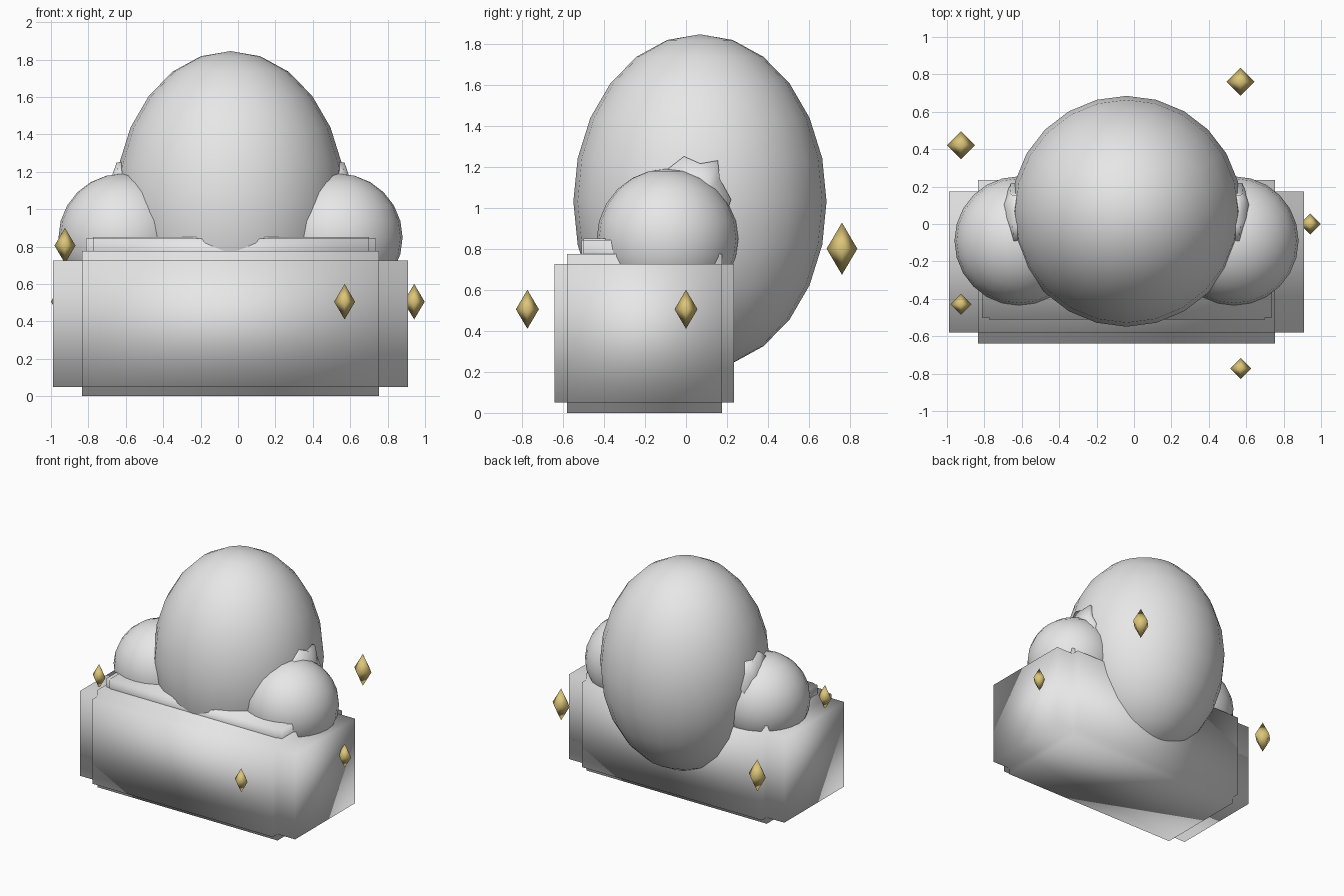
import bpy, bmesh
from math import sqrt
from mathutils import Vector

cube = bpy.data.objects.get("Cube")
if cube:
    bpy.data.objects.remove(cube, do_unlink=True)


def material(name, color):
    m = bpy.data.materials.new(name)
    m.use_nodes = True
    m.diffuse_color = color
    m.node_tree.nodes["Principled BSDF"].inputs["Base Color"].default_value = color
    return m


GREY = material("pale grey", (0.8, 0.8, 0.8, 1))
GOLD = material("gold", (0.72, 0.56, 0.19, 1))
MID = -0.04  # mirror plane of the body


def finish(name, bm, mat):
    bmesh.ops.recalc_face_normals(bm, faces=bm.faces[:])
    mesh = bpy.data.meshes.new(name)
    bm.to_mesh(mesh)
    bm.free()
    for p in mesh.polygons:
        p.use_smooth = True
    mesh.materials.append(mat)
    obj = bpy.data.objects.new(name, mesh)
    bpy.context.collection.objects.link(obj)
    return obj


def stepped_block(name, low, high, step):
    """Box whose six faces are each pushed straight out by a step."""
    low, high, step = Vector(low), Vector(high), Vector(step)
    bm = bmesh.new()
    bmesh.ops.create_cube(bm, size=1)
    for v in bm.verts:
        v.co = (low + high) / 2 + v.co * (high - low)
    bm.normal_update()
    for face in bm.faces[:]:
        push = face.normal * step
        new = bmesh.ops.extrude_discrete_faces(bm, faces=[face])["faces"][0]
        bmesh.ops.translate(bm, verts=new.verts[:], vec=push)
    return finish(name, bm, GREY)


def ellipsoid(name, center, radii):
    bm = bmesh.new()
    bmesh.ops.create_uvsphere(bm, u_segments=24, v_segments=12, radius=1)
    for v in bm.verts:
        v.co = Vector(center) + v.co * Vector(radii)
    return finish(name, bm, GREY)


def gem(name, center, width, height):
    bm = bmesh.new()
    x, y, z = center
    ring = [bm.verts.new((x + a * width, y + b * width, z))
            for a, b in ((1, 0), (0, 1), (-1, 0), (0, -1))]
    for tip_z in (z + height, z - height):
        tip = bm.verts.new((x, y, tip_z))
        for i in range(4):
            bm.faces.new((ring[i], ring[(i + 1) % 4], tip))
    return finish(name, bm, GOLD)


# Base and the thin cushion resting in its top
stepped_block("base", (-0.835, -0.58, 0.05), (0.755, 0.175, 0.725), (0.155, 0.06, 0.05))
stepped_block("cushion", (-0.775, -0.5, 0.7), (0.7, 0.1, 0.843), (0.037, 0.01, 0.007))

# Large egg body
BODY, RADII = Vector((MID, 0.068, 1.03)), Vector((0.617, 0.617, 0.815))
ellipsoid("body", BODY, RADII)

# Jagged collar outline (y, z), wrapped on the body side
RIM = [(-0.1, 1.18), (-0.01, 1.25), (0.07, 1.215), (0.155, 1.23), (0.165, 1.14),
       (0.22, 1.04), (0.195, 0.97), (0.21, 0.85), (0.05, 0.8), (-0.1, 0.9)]


def collar(name, side):
    bm = bmesh.new()
    outer, inner = [], []
    for y, z in RIM:
        reach = RADII.x * sqrt(1 - ((y - BODY.y) / RADII.y) ** 2
                               - ((z - BODY.z) / RADII.z) ** 2)
        outer.append(bm.verts.new((MID + side * (reach + 0.02), y, z)))
        inner.append(bm.verts.new((MID + side * (reach - 0.04), y, z)))
    hub = bm.verts.new((MID + side * 0.675, 0.08, 1.06))
    for i in range(len(RIM)):
        j = (i + 1) % len(RIM)
        bm.faces.new((outer[i], outer[j], hub))
        bm.faces.new((inner[i], inner[j], outer[j], outer[i]))
    bm.faces.new(inner)
    finish(name, bm, GREY)


# Side lobes with their collars
for label, side in (("left", 1), ("right", -1)):
    ellipsoid(label + "_lobe", (MID + side * 0.575, -0.09, 0.848), (0.345, 0.345, 0.342))
    collar(label + "_collar", side)

# Floating gems
gem("left_gem", (0.942, 0, 0.505), 0.056, 0.095)
gem("front_left_gem", (0.57, -0.773, 0.505), 0.056, 0.095)
gem("front_right_gem", (-0.925, -0.43, 0.805), 0.056, 0.095)
gem("back_right_gem", (-0.925, 0.422, 0.505), 0.075, 0.127)
gem("back_left_gem", (0.57, 0.76, 0.8), 0.075, 0.127)
